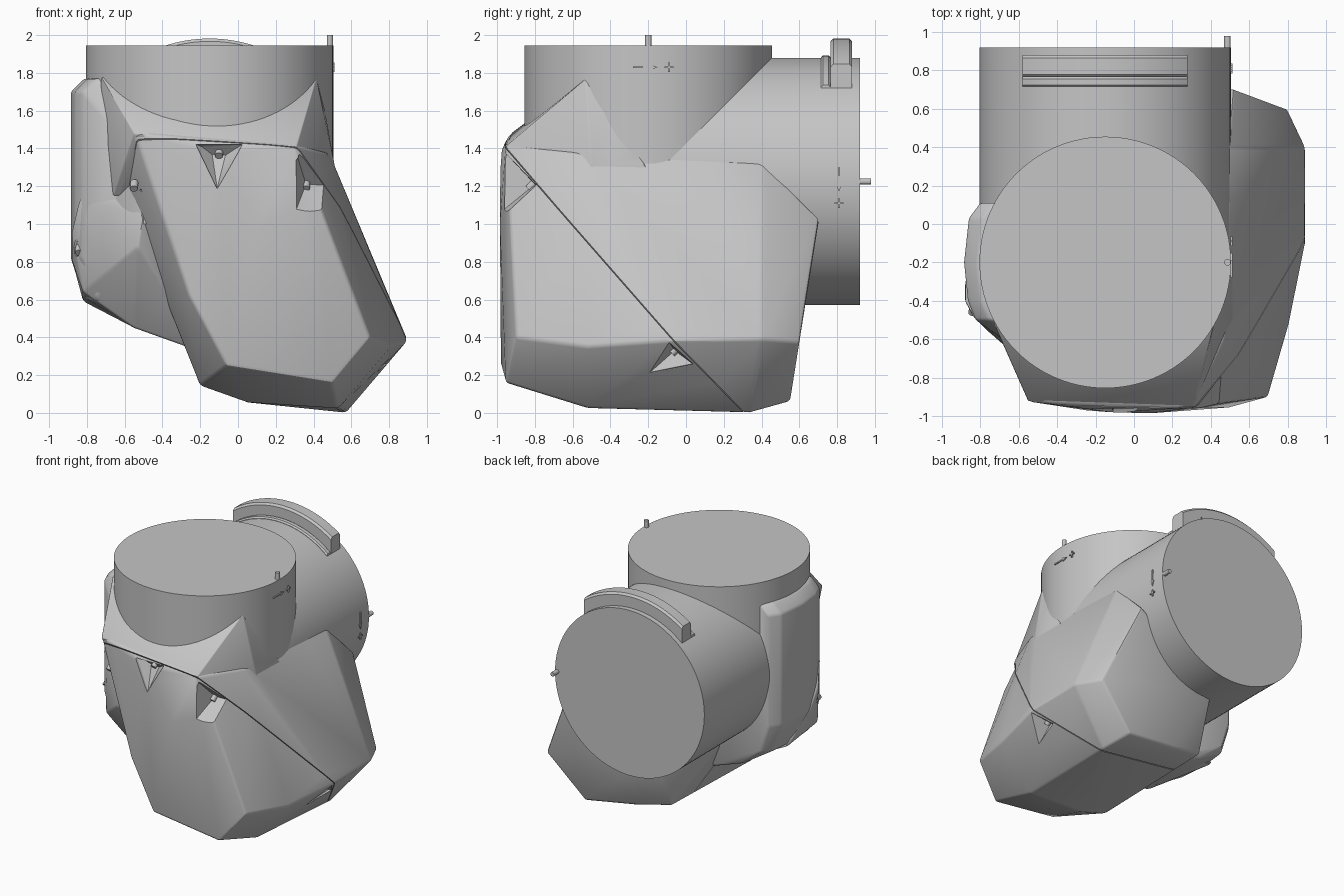
import bpy, bmesh, math
from mathutils import Vector

cube = bpy.data.objects.get("Cube")
if cube:
    bpy.data.objects.remove(cube, do_unlink=True)

grey = bpy.data.materials.new("cast_grey")
grey.use_nodes = True
grey.diffuse_color = (0.56, 0.56, 0.56, 1)
grey.node_tree.nodes["Principled BSDF"].inputs["Base Color"].default_value = (0.56, 0.56, 0.56, 1)

R = 0.655                      # radius of both pipe ends
CX, CY, CZ = -0.15, -0.2, 1.225  # where the two pipe axes cross
SEAM = Vector((-0.084, -1.094, -1)).normalized()
SEAM_POINT = Vector((0.31, -0.955, 1.405))


def smooth(mesh):
    for p in mesh.polygons:
        p.use_smooth = True
    mesh.set_sharp_from_angle(angle=math.radians(28))


def finish(bm, name):
    bmesh.ops.recalc_face_normals(bm, faces=bm.faces[:])
    mesh = bpy.data.meshes.new(name)
    bm.to_mesh(mesh)
    bm.free()
    mesh.materials.append(grey)
    smooth(mesh)
    obj = bpy.data.objects.new(name, mesh)
    bpy.context.scene.collection.objects.link(obj)
    return obj


def wrap(bm):
    """Replace the geometry by the convex hull of its vertices."""
    points = [v.co.copy() for v in bm.verts]
    bm.clear()
    for p in points:
        bm.verts.new(p)
    bmesh.ops.convex_hull(bm, input=bm.verts[:])
    loose = [v for v in bm.verts if not v.link_faces]
    bmesh.ops.delete(bm, geom=loose, context='VERTS')
    bmesh.ops.dissolve_limit(bm, angle_limit=math.radians(1), verts=bm.verts[:], edges=bm.edges[:])


def hull(name, points, bevel=0.0, side=0):
    """Faceted casting with rounded edges; side picks which half of the seam to keep."""
    bm = bmesh.new()
    for p in points:
        bm.verts.new(p)
    wrap(bm)
    if bevel:
        edges = [e for e in bm.edges if e.calc_face_angle(0) > math.radians(12)]
        bmesh.ops.bevel(bm, geom=edges, offset=bevel, segments=2, profile=0.5,
                        affect='EDGES', clamp_overlap=True)
        wrap(bm)
    if side:
        bmesh.ops.bisect_plane(bm, geom=bm.verts[:] + bm.edges[:] + bm.faces[:],
                               plane_co=SEAM_POINT + SEAM * 0.0025 * side,
                               plane_no=SEAM * side, clear_inner=True)
        wrap(bm)
    return finish(bm, name)


def cylinder(name, start, end, radius, segments=64):
    a, b = Vector(start), Vector(end)
    bm = bmesh.new()
    bmesh.ops.create_cone(bm, cap_ends=True, segments=segments, radius1=radius,
                          radius2=radius, depth=(b - a).length)
    turn = (b - a).to_track_quat('Z', 'Y')
    for v in bm.verts:
        v.co = turn @ v.co + (a + b) / 2
    return finish(bm, name)


def arc_band(name, r0, r1, half_width, y0, y1, c):
    """Strip with chamfered upper edges, hugging the horizontal pipe."""
    profile = [(r0, y0), (r1 - c, y0), (r1, y0 + c), (r1, y1 - c), (r1 - c, y1), (r0, y1)]
    bm = bmesh.new()
    rows = []
    for i in range(25):
        x = half_width * (i / 12 - 1)
        rows.append([bm.verts.new((CX + x, y, CZ + math.sqrt(r * r - x * x))) for r, y in profile])
    n = len(profile)
    for a, b in zip(rows, rows[1:]):
        for j in range(n):
            k = (j + 1) % n
            bm.faces.new((a[j], a[k], b[k], b[j]))
    bm.faces.new(rows[0])
    bm.faces.new(rows[-1])
    return finish(bm, name)


def carve(obj, cutters, solver='EXACT'):
    """Subtract the cutters, then remove them."""
    for c in cutters:
        c.hide_render = True
        mod = obj.modifiers.new("carve", 'BOOLEAN')
        mod.operation, mod.solver, mod.object = 'DIFFERENCE', solver, c
    bpy.context.view_layer.update()
    deps = bpy.context.evaluated_depsgraph_get()
    mesh = bpy.data.meshes.new_from_object(obj.evaluated_get(deps))
    obj.modifiers.clear()
    obj.data = mesh
    smooth(mesh)
    for c in cutters:
        bpy.data.objects.remove(c, do_unlink=True)


# Pipe ends
cylinder("vertical_pipe", (CX, CY, 1.0), (CX, CY, 1.945), R, 96)
cylinder("horizontal_pipe", (CX, -0.35, CZ), (CX, 0.92, CZ), R, 96)

# Slanted elbow housing, split along the seam into a rear shell and a front cover
housing = [
    (-0.55, -0.925, 1.49), (0.31, -0.955, 1.42), (-0.1, -0.982, 1.39), (0.1, -0.985, 1.0),
    (-0.26, -0.97, 0.62), (0.7, -0.9, 0.4), (0.5, -0.955, 0.16), (-0.06, -0.98, 0.25),
    (0.81, -0.52, 0.35), (0.895, -0.1, 0.38), (0.895, 0.4, 0.39), (0.8, 0.6, 0.375),
    (0.52, 0.705, 1.03), (0.495, 0.4, 1.33), (0.495, -0.5, 1.35), (0.47, -0.6, 1.38),
    (0.53, -0.52, 0.025), (0.57, 0.34, 0.0), (0.5, 0.55, 0.06), (0.05, -0.53, 0.055),
    (-0.2, -0.55, 0.145), (0.05, 0.51, 0.125), (-0.21, 0.48, 0.18),
    (-0.62, -0.62, 1.2), (-0.2, 0.63, 0.62)]
hull("rear_shell", housing, 0.02, -1)
cover = hull("front_cover", housing, 0.02, 1)

# Pointed shoulders rising against the vertical pipe
hull("shoulders", [
    (0.415, -0.53, 1.77), (-0.725, -0.53, 1.78), (0.31, -0.955, 1.41), (-0.55, -0.925, 1.48),
    (0.46, -0.43, 1.6), (0.5, -0.3, 1.37), (0.515, -0.2, 1.29), (0.515, -0.5, 1.29),
    (-0.66, -0.62, 1.15), (-0.73, -0.3, 1.2), (-0.72, -0.52, 1.4),
    (0.3, -0.8, 1.15), (-0.45, -0.8, 1.15)], 0.006, -1)

# Side lobe with a thicker lower cover
outline = [(-0.8, 0.11), (-0.86, 0.03), (-0.885, -0.2), (-0.865, -0.4), (-0.825, -0.5), (-0.73, -0.51)]
lobe = [(x, y, z) for x, y in outline for z in (0.82, 1.7)]
lobe += [(x + 0.07, y, z) for x, y in outline for z in (0.6, 1.77)]
lobe += [(x, y, z) for y in (-0.42, 0.08) for x, z in ((-0.55, 0.45), (-0.28, 0.355), (-0.4, 1.6))]
hull("side_lobe", lobe + [(-0.6, -0.66, 0.85), (-0.6, -0.66, 1.45)], 0.014)
lobe_cover = hull("side_cover", [
    (-0.84, -0.48, 1.14), (-0.6, -0.66, 1.14), (-0.73, -0.55, 1.05), (-0.5, -0.76, 1.05),
    (-0.77, -0.55, 0.9), (-0.53, -0.76, 0.88), (-0.882, -0.4, 0.96), (-0.882, -0.3, 0.82),
    (-0.82, -0.48, 0.64), (-0.82, -0.1, 0.59), (-0.55, -0.5, 0.45), (-0.27, -0.45, 0.35),
    (-0.27, 0.05, 0.35), (-0.35, -0.6, 0.6), (-0.5, -0.4, 1.1)], 0.012)

# Screw pockets
carve(cover, [
    hull("top_cut", [(-0.24, -1.03, 1.43), (0.04, -1.03, 1.43), (-0.11, -1.03, 1.17),
                     (-0.22, -0.95, 1.42), (0.02, -0.95, 1.42), (-0.11, -0.97, 1.19),
                     (-0.14, -0.88, 1.39), (-0.06, -0.88, 1.39)]),
    hull("right_cut", [(0.31, -0.95, 1.37), (0.29, -1.02, 1.03), (0.36, -0.8, 1.21),
                       (0.39, -1.02, 1.0), (0.6, -0.95, 1.36), (0.6, -1.02, 1.0), (0.6, -0.78, 1.2)]),
    hull("left_cut", [(-0.58, -1.0, 1.28), (-0.47, -1.0, 1.06), (-0.51, -0.8, 1.18),
                      (-0.72, -0.9, 1.2), (-0.72, -0.7, 1.15)]),
    hull("low_cut", [(0.95, -0.1, 0.39), (0.95, -0.22, 0.21), (0.95, 0.05, 0.26),
                     (0.73, -0.06, 0.33), (0.73, -0.19, 0.215), (0.77, 0.035, 0.26)])])
carve(lobe_cover, [hull("lobe_cut", [(-0.92, -0.42, 0.96), (-0.78, -0.72, 0.76), (-0.92, -0.6, 0.74),
                                     (-0.92, -0.35, 0.8), (-0.8, -0.45, 0.88)])])

# Screws
screws = [(-0.1, -0.9, 1.375), (0.36, -0.82, 1.2), (-0.55, -0.82, 1.2),
          (-0.84, -0.45, 0.86), (0.755, -0.06, 0.33)]
for i, p in enumerate(screws):
    c = Vector(p)
    cylinder(f"screw_{i + 1}", c - SEAM * 0.03, c + SEAM * 0.02, 0.021, 16)

# Curved bracket with holes on top of the horizontal pipe
HALF = 0.43
bracket = arc_band("bracket", 0.62, 0.757, HALF, 0.765, 0.88, 0.015)
arc_band("bracket_foot", 0.62, 0.668, HALF, 0.715, 0.765, 0.01)
holes = []
for count, y, sizes in ((7, 0.88, (0.018, 0.028)), (4, 0.765, (0.022, 0.022))):
    for i in range(count):
        x = HALF * 0.87 * (2 * i / (count - 1) - 1)
        z = CZ + math.sqrt(0.705 ** 2 - x * x)
        holes.append(cylinder("hole_cut", (CX + x, y - 0.035, z), (CX + x, y + 0.035, z), sizes[i % 2], 16))
carve(bracket, holes, 'MANIFOLD')

# Locating pins
cylinder("top_pin", (0.487, CY, 1.9), (0.487, CY, 2.0), 0.017, 12)
cylinder("back_pin", (0.487, 0.86, CZ), (0.487, 0.98, CZ), 0.017, 12)


# Raised arrow and cross marks beside each pin
def mark(name, origin, along, across):
    o, u, v = Vector(origin), Vector(along), Vector(across)
    out = Vector((0.009, 0, 0))

    def plate(label, corners):
        pts = [o + u * s + v * t for s, t in corners]
        hull(f"{name}_{label}", pts + [p + out for p in pts])

    def bar(label, s, t, ls, lt):
        plate(label, [(s - ls, t - lt), (s + ls, t - lt), (s + ls, t + lt), (s - ls, t + lt)])

    bar("shaft", -0.03, 0, 0.05, 0.005)
    plate("head", [(0.01, 0.015), (0.01, -0.015), (0.05, 0)])
    bar("cross_a", 0.11, 0, 0.025, 0.005)
    bar("cross_b", 0.11, 0, 0.005, 0.025)


mark("top_mark", (0.503, -0.2, 1.83), (0, 1, 0), (0, 0, 1))
mark("back_mark", (0.503, 0.81, 1.22), (0, 0, -1), (0, 1, 0))
